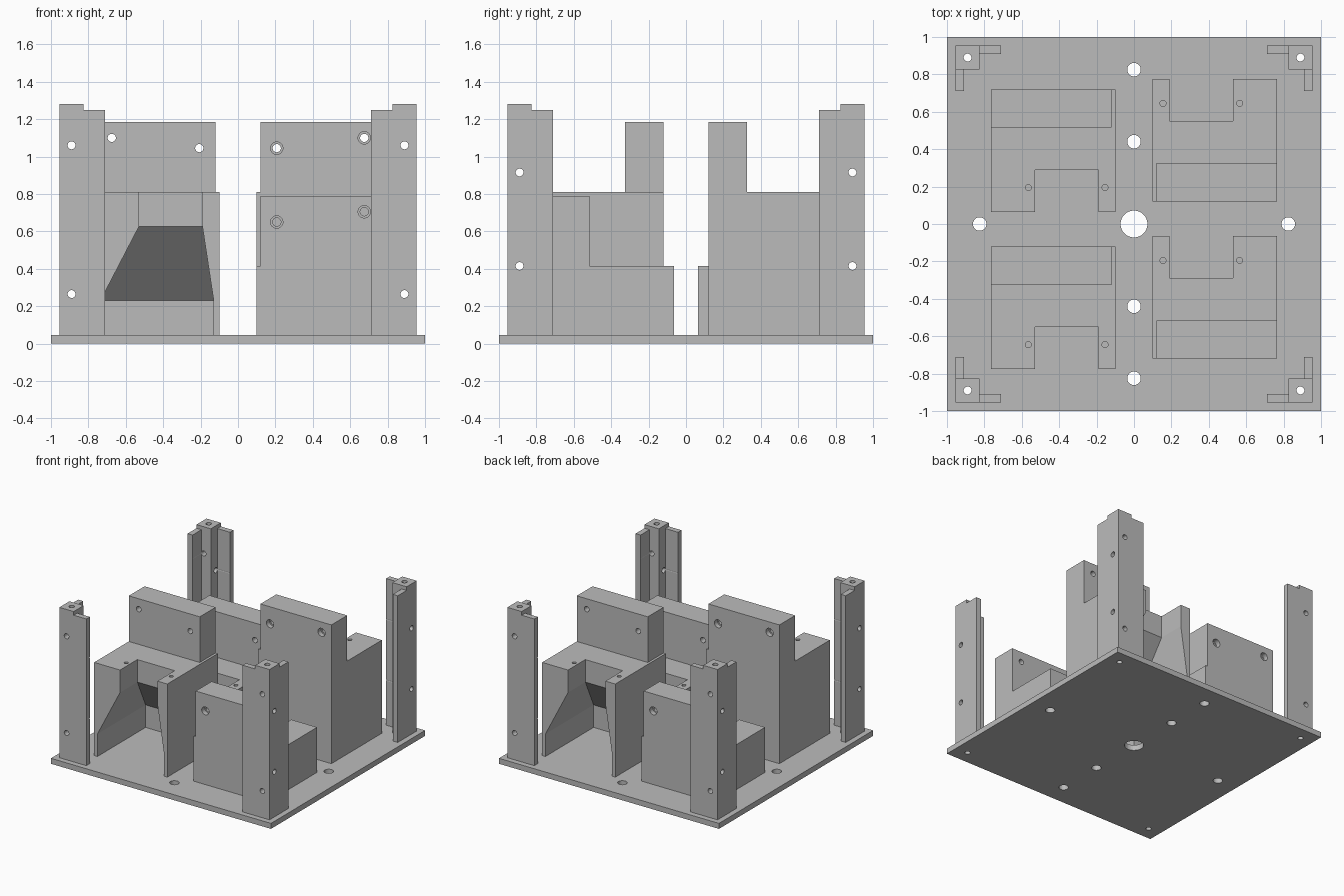
import bpy, bmesh, math
from mathutils import Matrix

if "Cube" in bpy.data.objects:
    bpy.data.objects.remove(bpy.data.objects["Cube"])

grey = bpy.data.materials.new("plain grey")
grey.diffuse_color = (0.5, 0.5, 0.5, 1)
grey.use_nodes = True
grey.node_tree.nodes["Principled BSDF"].inputs["Base Color"].default_value = grey.diffuse_color
T = 0.045          # plate thickness


def make(name, bm):
    bmesh.ops.recalc_face_normals(bm, faces=bm.faces)
    me = bpy.data.meshes.new(name)
    bm.to_mesh(me)
    bm.free()
    me.materials.append(grey)
    ob = bpy.data.objects.new(name, me)
    bpy.context.collection.objects.link(ob)
    return ob


def loft(name, rings):
    """Rectangular rings (z, x0, x1, y0, y1) joined from bottom to top."""
    bm = bmesh.new()
    loops = [[bm.verts.new(p) for p in ((a, c, z), (b, c, z), (b, d, z), (a, d, z))]
             for z, a, b, c, d in rings]
    for lo, hi in zip(loops, loops[1:]):
        for i in range(4):
            j = (i + 1) % 4
            bm.faces.new((lo[i], lo[j], hi[j], hi[i]))
    bm.faces.new(loops[0][::-1])
    bm.faces.new(loops[-1])
    return make(name, bm)


def box(name, x0, x1, y0, y1, z0, z1):
    return loft(name, [(z0, x0, x1, y0, y1), (z1, x0, x1, y0, y1)])


def rod(centre, radius, length, axis='Z'):
    rot = {'Z': Matrix(), 'X': Matrix.Rotation(math.pi / 2, 4, 'Y'),
           'Y': Matrix.Rotation(math.pi / 2, 4, 'X')}[axis]
    bm = bmesh.new()
    bmesh.ops.create_cone(bm, cap_ends=True, segments=32, radius1=radius, radius2=radius,
                          depth=length, matrix=Matrix.Translation(centre) @ rot)
    return make("cutter", bm)


def combine(ob, others, op='DIFFERENCE'):
    for other in others:
        other.hide_render = True
        mod = ob.modifiers.new("bool", 'BOOLEAN')
        mod.operation, mod.solver, mod.object = op, 'EXACT', other
        bpy.context.view_layer.update()
        deps = bpy.context.evaluated_depsgraph_get()
        me = bpy.data.meshes.new_from_object(ob.evaluated_get(deps))
        ob.modifiers.clear()
        ob.data = me
        bpy.data.objects.remove(other)
    return ob


def turned_copy(ob, name, angle):
    c = ob.copy()
    c.data = ob.data.copy()
    c.name = name
    c.data.transform(Matrix.Rotation(angle, 4, 'Z'))
    bpy.context.collection.objects.link(c)


# Base plate with its row of holes and the corner screw holes
plate = box("base_plate", -1, 1, -1, 1, 0, T)
holes = [(0, 0, 0.072)] + [(0, y, 0.036) for y in (-0.825, -0.44, 0.44, 0.825)]
holes += [(x, 0, 0.036) for x in (-0.825, 0.825)]
holes += [(x, y, 0.021) for x in (-0.89, 0.89) for y in (-0.89, 0.89)]
combine(plate, [rod((x, y, 0), r, 0.3) for x, y, r in holes])

# Corner post: square column with two thin wings
post = box("corner_post_1", -0.955, -0.825, -0.955, -0.825, T, 1.28)
combine(post, [box("wing", -0.955, -0.71, -0.955, -0.91, T, 1.25),
               box("wing", -0.955, -0.91, -0.955, -0.71, T, 1.25)], 'UNION')
combine(post, [rod((-0.89, -0.89, 0.6), 0.021, 2)])
combine(post, [rod((-0.89, -0.89, z), 0.021, 0.4, 'Y') for z in (0.265, 1.06)])
combine(post, [rod((-0.89, -0.89, z), 0.021, 0.4, 'X') for z in (0.415, 0.915)])
# The other three are mirror images, so the hole heights match on every side
for n, sx, sy in ((2, -1, 1), (3, 1, -1), (4, -1, -1)):
    c = post.copy()
    c.data = post.data.copy()
    c.name = "corner_post_%d" % n
    c.data.transform(Matrix.Diagonal((sx, sy, 1, 1)))
    if sx * sy < 0:
        c.data.flip_normals()
    bpy.context.collection.objects.link(c)


# Chute block: body, raised back wall, hopper that widens downwards, screw holes
def chute_block(name, dy, rise):
    top = 0.415 + rise
    front, back = -0.775 + dy, -0.12 + dy
    ob = box(name, -0.765, -0.10, front, back, T, top)
    combine(ob, [box("wall", -0.765, -0.12, back - 0.205, back, top - 0.1, top + 0.375)], 'UNION')
    wide = (-0.735, -0.13, front - 0.1, back - 0.03)
    neck = (-0.53, -0.19, front - 0.1, front + 0.225)
    if rise:
        cuts = [loft("cutter", [(0, *wide), (0.23, *wide), (0.23 + rise, *neck), (top + 0.1, *neck)])]
    else:
        cuts = [loft("cutter", [(0, *wide), (0.23, *wide)]),
                loft("cutter", [(0.1, *neck), (top + 0.1, *neck)])]
    for x, z in ((-0.675, 0.69), (-0.207, 0.635)):
        cuts.append(rod((x, back - 0.1, top + z - 0.4), 0.022, 0.4, 'Y'))
        cuts.append(rod((x, back, top + z - 0.4), 0.033, 0.08, 'Y'))
    for x in (-0.565, -0.155):
        cuts.append(rod((x, front + 0.13, top), 0.016, 0.2))
    return combine(ob, cuts)


tall = chute_block("tall_chute_block_left", 0, 0.395)
short = chute_block("short_chute_block_left", 0.84, 0)
turned_copy(tall, "tall_chute_block_right", math.pi)
turned_copy(short, "short_chute_block_right", math.pi)
